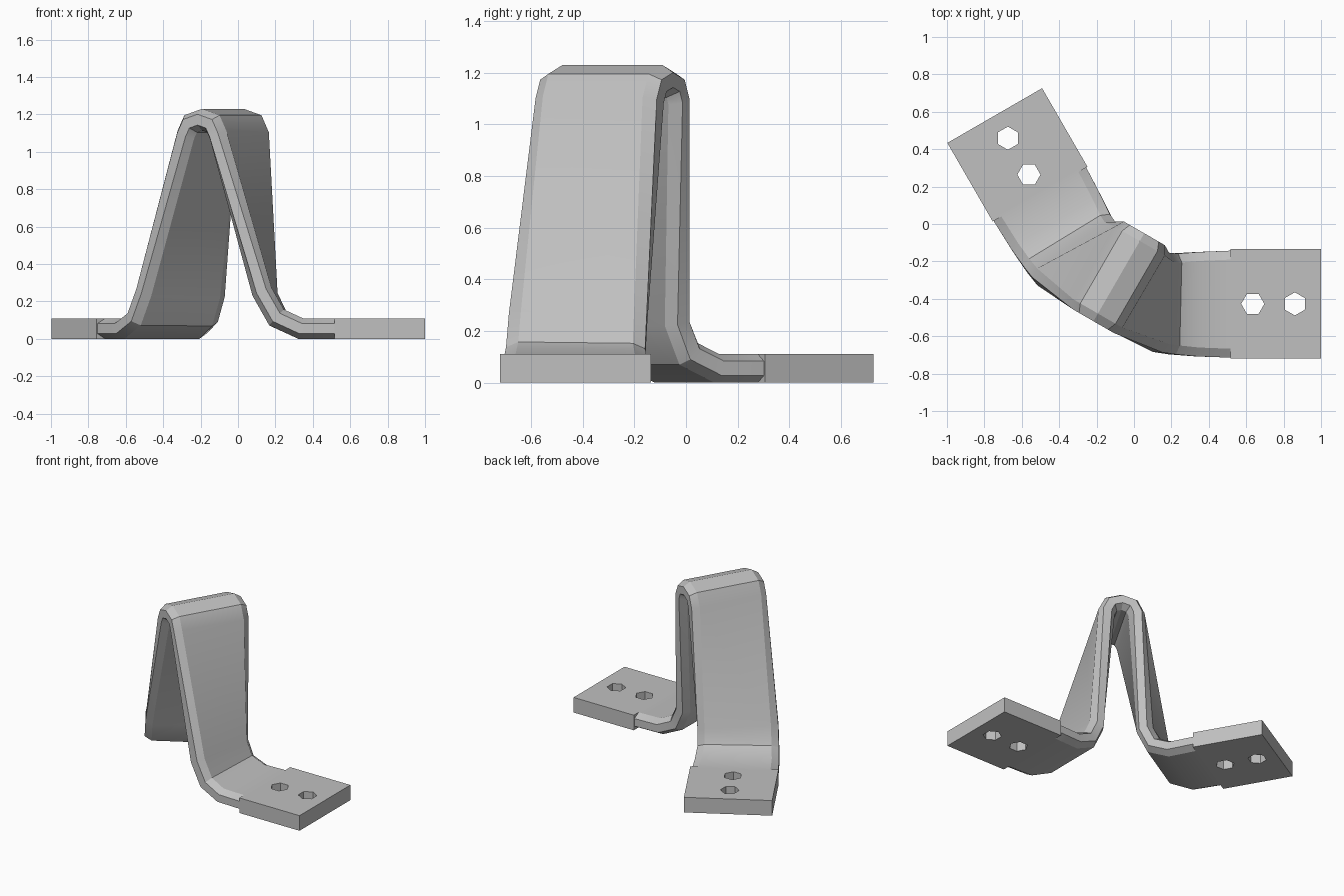
import bpy, bmesh, math
from mathutils import Vector, Matrix

if "Cube" in bpy.data.objects:
    bpy.data.objects.remove(bpy.data.objects["Cube"])

steel = bpy.data.materials.new("grey steel")
steel.use_nodes = True
grey = (0.53, 0.53, 0.53, 1)
steel.diffuse_color = grey
steel.node_tree.nodes["Principled BSDF"].inputs["Base Color"].default_value = grey

HALF = 0.055                                   # half the sheet thickness
ridge = Vector((0.5, math.sqrt(0.75), 0))      # direction of the crest
across = Vector((math.sqrt(0.75), -0.5, 0))    # normal of the symmetry plane
origin = Vector((0, -0.145, 0))


def mirrored(p):
    return p - 2 * (p - origin).dot(across) * across


def finish(bm, name, smooth):
    bmesh.ops.recalc_face_normals(bm, faces=bm.faces)
    mesh = bpy.data.meshes.new(name)
    bm.to_mesh(mesh)
    bm.free()
    mesh.materials.append(steel)
    ob = bpy.data.objects.new(name, mesh)
    bpy.context.collection.objects.link(ob)
    if smooth:
        bpy.ops.object.select_all(action='DESELECT')
        ob.select_set(True)
        bpy.context.view_layer.objects.active = ob
        bpy.ops.object.shade_smooth_by_angle(angle=math.radians(28))


# Foot plates with two hexagonal bolt holes
def foot_plate(name, place):
    bm = bmesh.new()
    outline = [(0.515, -0.72), (1, -0.72), (1, -0.135), (0.515, -0.135)]
    loops = [outline]
    for x, turn in ((0.635, 0), (0.86, 30)):
        angles = [math.radians(turn + 60 * i) for i in range(6)]
        loops.append([(x + 0.062 * math.cos(a), -0.427 + 0.062 * math.sin(a)) for a in angles])
    edges = []
    for loop in loops:
        vs = [bm.verts.new(place(Vector((x, y, 0)))) for x, y in loop]
        edges += [bm.edges.new((vs[i - 1], vs[i])) for i in range(len(vs))]
    bmesh.ops.triangle_fill(bm, use_beauty=True, edges=edges, normal=(0, 0, 1))
    out = bmesh.ops.extrude_face_region(bm, geom=bm.faces[:], use_keep_orig=True)
    top = [g for g in out["geom"] if isinstance(g, bmesh.types.BMVert)]
    bmesh.ops.translate(bm, verts=top, vec=(0, 0, 2 * HALF))
    finish(bm, name, False)


foot_plate("left_foot_plate", lambda p: p)
foot_plate("right_foot_plate", mirrored)

# Bent strap: front and back edge of each station from the left foot to the crest
stations = [
    (Vector((0.53, -0.715, HALF)), Vector((0.53, -0.142, HALF))),
    (Vector((0.335, -0.708, HALF)), Vector((0.335, -0.15, HALF))),
    (Vector((0.205, -0.697, 0.115)), Vector((0.215, -0.158, 0.11))),
    (Vector((0.125, -0.685, 0.255)), Vector((0.16, -0.152, 0.23))),
]
crest_front = origin - 0.433 * ridge
crest_back = origin + 0.11 * ridge
for t, z in ((0.1, 1.09), (0.07, 1.15), (0, 1.172)):
    rise = across * t + Vector((0, 0, z))
    stations.append((crest_front + rise, crest_back + rise))
stations += [(mirrored(f), mirrored(b)) for f, b in reversed(stations[:-1])]


def frame(side, i):
    """Tangent and mitre factor of one edge at a station."""
    pts = [s[side] for s in stations]
    before = (pts[i] - pts[max(i - 1, 0)]).normalized()
    after = (pts[min(i + 1, len(pts) - 1)] - pts[i]).normalized()
    tangent = (before + after).normalized()
    ref = after if after.length else before
    return tangent, 1 / max(tangent.dot(ref), 0.8)


# Rounded edge of the sheet: inset from the edge, height across the thickness
edge_profile = [(HALF * (math.cos(math.radians(30)) - math.cos(math.radians(a))),
                 HALF * math.sin(math.radians(a))) for a in (-90, -30, 30, 90)]

bm = bmesh.new()
rings = []
for i, station in enumerate(stations):
    width = (station[1] - station[0]).normalized()
    ring = []
    for side, sign in ((0, 1), (1, -1)):
        tangent, mitre = frame(side, i)
        normal = tangent.cross(width).normalized()
        for inset, h in edge_profile[::sign]:
            ring.append(bm.verts.new(station[side] + width * inset * sign + normal * h * mitre))
    rings.append(ring)
for a, b in zip(rings, rings[1:]):
    for k in range(len(a)):
        bm.faces.new((a[k - 1], a[k], b[k], b[k - 1]))
bm.faces.new(rings[0])
bm.faces.new(rings[-1])
finish(bm, "bent_strap", True)
